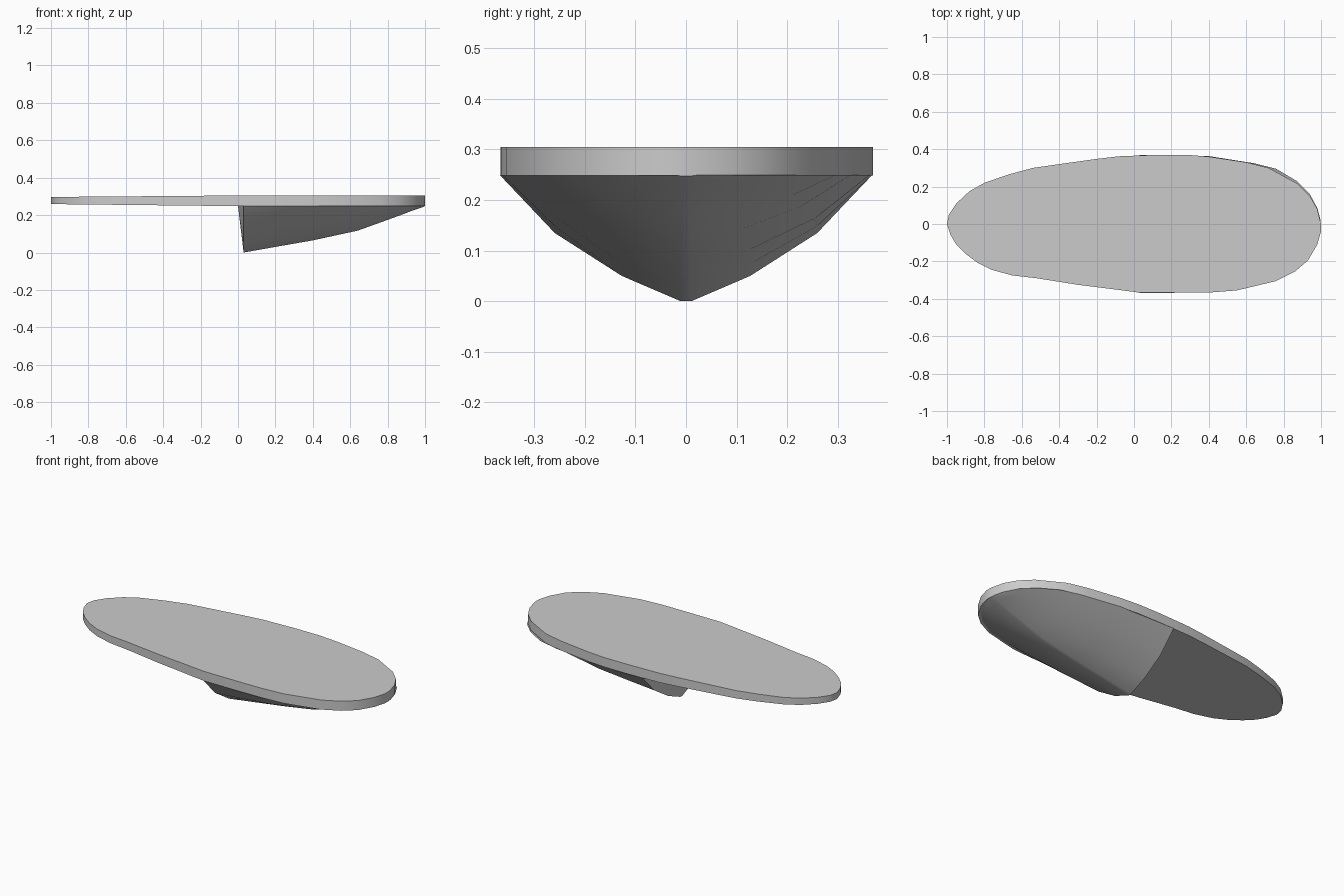
import bpy, math

if "Cube" in bpy.data.objects:
    bpy.data.objects.remove(bpy.data.objects["Cube"])

def make_object(name, verts, faces):
    mesh = bpy.data.meshes.new(name)
    mesh.from_pydata(verts, [], faces)
    mesh.validate()
    obj = bpy.data.objects.new(name, mesh)
    bpy.context.collection.objects.link(obj)
    bpy.ops.object.select_all(action='DESELECT')
    obj.select_set(True)
    bpy.context.view_layer.objects.active = obj
    bpy.ops.object.mode_set(mode='EDIT')
    bpy.ops.mesh.select_all(action='SELECT')
    bpy.ops.mesh.normals_make_consistent(inside=False)
    bpy.ops.object.mode_set(mode='OBJECT')
    bpy.ops.object.shade_smooth_by_angle(angle=math.radians(35))
    return obj

# Flat board: outline extruded, slightly thinner towards the tail
outline = [(1, 0), (.98, .08), (.94, .15), (.875, .215), (.72, .30), (.6, .33),
           (.4, .36), (.28, .37), (.13, .37), (-.08, .362), (-.2, .348),
           (-.4, .32), (-.54, .30), (-.67, .265), (-.8, .22), (-.88, .175),
           (-.95, .11), (-.99, .05), (-1, 0), (-.98, -.06), (-.95, -.11),
           (-.9, -.16), (-.84, -.205), (-.76, -.245), (-.65, -.275),
           (-.52, -.29), (-.3, -.325), (-.1, -.35), (.03, -.367), (.28, -.367),
           (.42, -.365), (.55, -.355), (.76, -.305), (.86, -.255),
           (.93, -.195), (.98, -.11), (1, -.04)]
n = len(outline)
def thin(x):
    return max(0.0, -x)
verts = [(x, y, .248 + .011 * thin(x)) for x, y in outline]
verts += [(x, y, .305 - .008 * thin(x)) for x, y in outline]
faces = [tuple(range(n))[::-1], tuple(range(n, 2 * n))]
faces += [(i, (i + 1) % n, n + (i + 1) % n, n + i) for i in range(n)]
make_object("board", verts, faces)

# Hull below the front half: (x, half width, keel height) stations
stations = [(.03, .368, 0), (.2, .368, .03), (.4, .363, .065), (.64, .325, .117),
            (.76, .295, .16), (.87, .23, .2), (.94, .16, .227), (.98, .085, .24),
            (.998, .02, .247)]
half = [(1, 0), (.705, .46), (.345, .8), (.03, 1)]
section = half + [(-w, d) for w, d in reversed(half)]
m = len(section)
top = .249
verts = [(x, w * u, top - (top - k) * d)
         for x, w, k in stations for u, d in section]
faces = []
for s in range(len(stations) - 1):
    for i in range(m - 1):
        a = s * m + i
        faces.append((a, a + 1, a + m + 1, a + m))
faces.append(tuple(range((len(stations) - 1) * m, len(stations) * m)))
# Slightly bulged rear wall of the hull
apex = len(verts)
verts.append((0, 0, top))
faces += [(apex, i + 1, i) for i in range(m - 1)]
make_object("hull", verts, faces)
